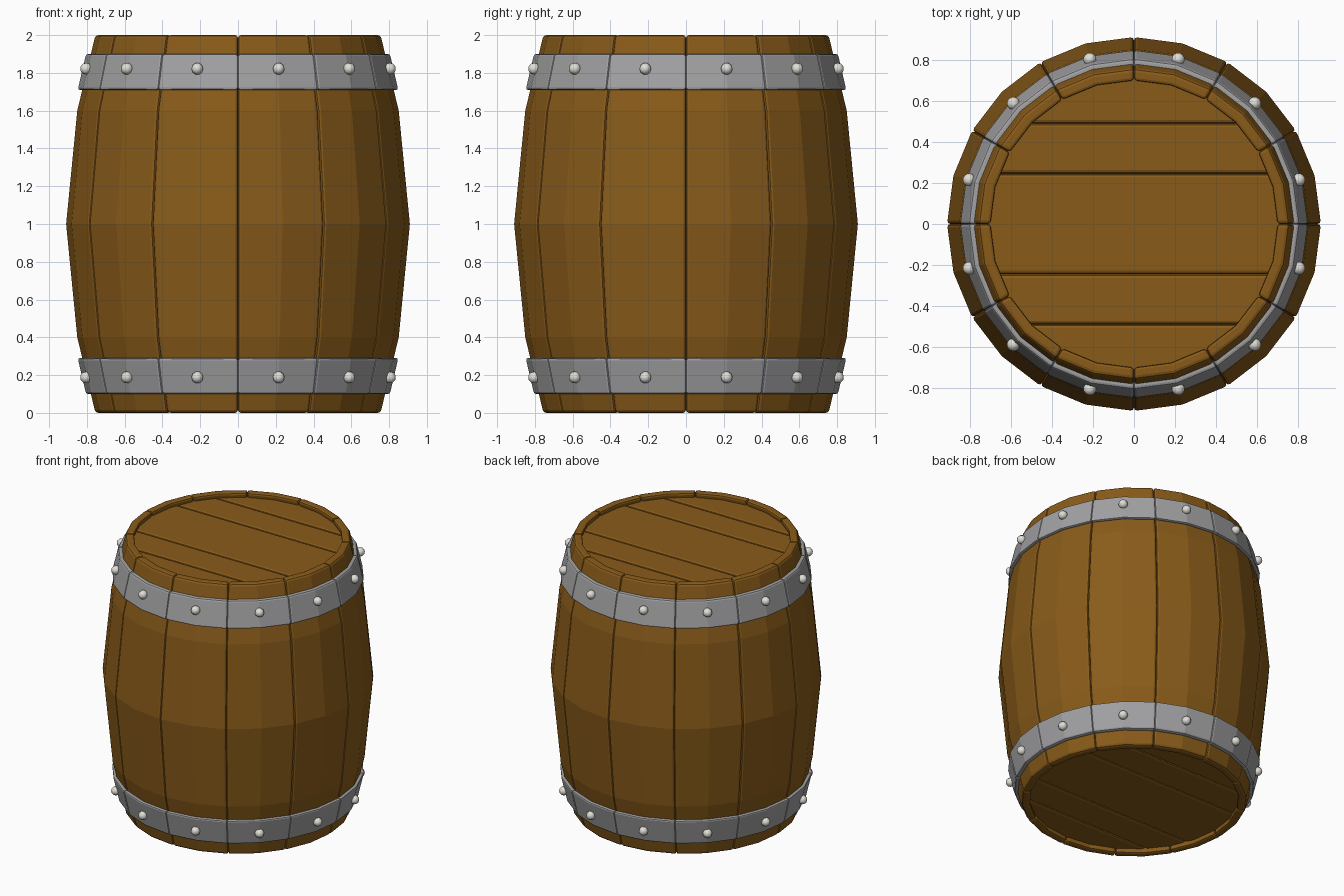
import bpy, bmesh
from math import sin, cos, pi, radians
from mathutils import Vector, Matrix

if "Cube" in bpy.data.objects:
    bpy.data.objects.remove(bpy.data.objects["Cube"])


def material(name, rgb):
    m = bpy.data.materials.new(name)
    m.diffuse_color = (*rgb, 1)
    m.use_nodes = True
    m.node_tree.nodes["Principled BSDF"].inputs["Base Color"].default_value = m.diffuse_color
    return m


wood = material("wood", (0.25, 0.105, 0.01))
iron = material("iron", (0.36, 0.36, 0.37))
steel = material("steel", (0.75, 0.73, 0.68))


def finish(name, bm, mat, bevel=0, segments=2):
    bmesh.ops.recalc_face_normals(bm, faces=bm.faces)
    me = bpy.data.meshes.new(name)
    bm.to_mesh(me)
    bm.free()
    me.materials.append(mat)
    ob = bpy.data.objects.new(name, me)
    bpy.context.collection.objects.link(ob)
    if bevel:
        b = ob.modifiers.new("bevel", 'BEVEL')
        b.width, b.segments = bevel, segments
        b.limit_method, b.angle_limit = 'ANGLE', radians(40)
    return ob


def ring_of_blocks(name, outer, inner, mat, bevel):
    """12 blocks around z, two facets each; outer and inner are (radius, z) rows going up."""
    bm = bmesh.new()
    n = len(outer)
    for i in range(12):
        grid = []
        for k in range(3):
            a = radians(30 * i + 15 * k)
            grid.append([[bm.verts.new((r * cos(a), r * sin(a), z)) for r, z in rows]
                         for rows in (outer, inner)])
        for k in range(2):
            p, q = grid[k], grid[k + 1]
            for s in range(2):
                for j in range(n - 1):
                    bm.faces.new((p[s][j], q[s][j], q[s][j + 1], p[s][j + 1]))
            for j in (0, n - 1):
                bm.faces.new((p[0][j], q[0][j], q[1][j], p[1][j]))
        for g in (grid[0], grid[2]):
            for j in range(n - 1):
                bm.faces.new((g[0][j], g[0][j + 1], g[1][j + 1], g[1][j]))
    return finish(name, bm, mat, bevel)


# Bulging staves
profile = [(0.757, 0), (0.853, 0.4), (0.912, 1), (0.853, 1.6), (0.757, 2)]
ring_of_blocks("staves", profile, [(r - 0.06, z) for r, z in profile], wood, 0.016)

# Hoops, mirrored about mid height
low, high = (0.806, 0.10), (0.850, 0.29)
for name, rows in (("lower_hoop", [low, high]),
                   ("upper_hoop", [(high[0], 2 - high[1]), (low[0], 2 - low[1])])):
    ring_of_blocks(name, rows, [(r - 0.055, z) for r, z in rows], iron, 0.012)

# Rivets in the middle of every hoop block
for name, z in (("lower_rivets", 0.188), ("upper_rivets", 1.822)):
    bm = bmesh.new()
    for i in range(12):
        a = radians(15 + 30 * i)
        place = (Matrix.Translation((0.832 * cos(a), 0.832 * sin(a), z))
                 @ Matrix.Rotation(a, 4, 'Z') @ Matrix.Rotation(pi / 2, 4, 'Y'))
        bmesh.ops.create_uvsphere(bm, u_segments=10, v_segments=6, radius=0.032, matrix=place)
    ob = finish(name, bm, steel)
    ob.data.shade_smooth()

# Plank heads: a disc sliced into six bevelled boards
for name, z in (("bottom_head", 0.065), ("top_head", 1.935)):
    bm = bmesh.new()
    for i in range(6):
        part = bmesh.new()
        bmesh.ops.create_cone(part, cap_ends=True, segments=24, radius1=0.735, radius2=0.735,
                              depth=0.06, matrix=Matrix.Translation((0, 0, z)))
        y0 = -0.735 + 0.245 * i
        for y, d in ((y0, -1), (y0 + 0.245, 1)):
            if abs(y) > 0.7:
                continue
            cut = bmesh.ops.bisect_plane(part, geom=part.verts[:] + part.edges[:] + part.faces[:],
                                         plane_co=Vector((0, y, 0)), plane_no=Vector((0, d, 0)),
                                         clear_outer=True)
            edges = [e for e in cut["geom_cut"] if isinstance(e, bmesh.types.BMEdge)]
            bmesh.ops.holes_fill(part, edges=edges, sides=0)
        tmp = bpy.data.meshes.new("board")
        part.to_mesh(tmp)
        part.free()
        bm.from_mesh(tmp)
        bpy.data.meshes.remove(tmp)
    finish(name, bm, wood, 0.026)
